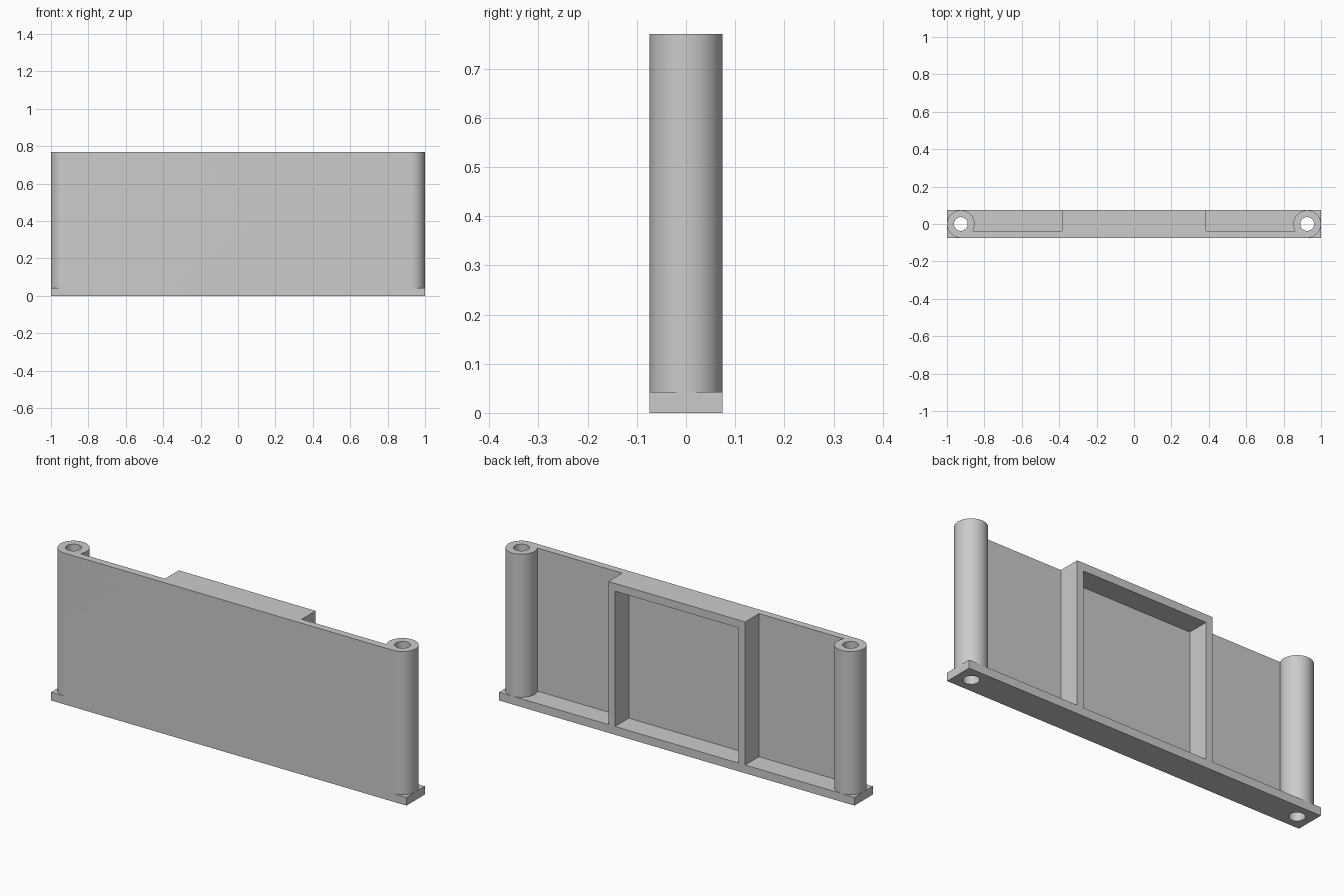
import bpy, bmesh, math

cube = bpy.data.objects.get("Cube")
if cube:
    bpy.data.objects.remove(cube, do_unlink=True)

HEIGHT, BASE, R = 0.77, 0.042, 0.074       # overall height, base thickness, post radius / half depth
WALL = 0.037                               # panel, frame wall and hole radius
POST_X = 1 - R
FRAME_X = 0.385
PANEL_BACK = WALL - R

grey = bpy.data.materials.new("light grey")
grey.use_nodes = True
colour = (0.6, 0.6, 0.6, 1)
grey.diffuse_color = colour
grey.node_tree.nodes["Principled BSDF"].inputs["Base Color"].default_value = colour


def prism(name, outline, z0, z1):
    """Extrude an outline in x and y from z0 to z1."""
    bm = bmesh.new()
    face = bm.faces.new([bm.verts.new((x, y, z0)) for x, y in outline])
    top = bmesh.ops.extrude_face_region(bm, geom=[face])["geom"]
    bmesh.ops.translate(bm, vec=(0, 0, z1 - z0),
                        verts=[v for v in top if isinstance(v, bmesh.types.BMVert)])
    bmesh.ops.recalc_face_normals(bm, faces=bm.faces)
    mesh = bpy.data.meshes.new(name)
    bm.to_mesh(mesh)
    bm.free()
    mesh.materials.append(grey)
    obj = bpy.data.objects.new(name, mesh)
    bpy.context.collection.objects.link(obj)
    return obj


def rect(x, y0, y1):
    return [(-x, y0), (x, y0), (x, y1), (-x, y1)]


def arc(cx, r, a0, a1, steps):
    angles = [a0 + (a1 - a0) * i / steps for i in range(steps + 1)]
    return [(cx + r * math.cos(a), r * math.sin(a)) for a in angles]


def combine(obj, other, operation):
    mod = obj.modifiers.new("combine", "BOOLEAN")
    mod.operation, mod.object, mod.solver = operation, other, "EXACT"
    bpy.ops.object.select_all(action="DESELECT")
    bpy.context.view_layer.objects.active = obj
    obj.select_set(True)
    bpy.ops.object.modifier_apply(modifier=mod.name)
    bpy.data.objects.remove(other, do_unlink=True)


# Front panel, round end posts and raised middle frame as one outline
inner_angle = math.pi - math.asin(PANEL_BACK / R)
half = arc(POST_X, R, -math.pi / 2, inner_angle, 48)
half += [(FRAME_X, PANEL_BACK), (FRAME_X, R)]
outline = half + [(-x, y) for x, y in reversed(half)]
bracket = prism("panel_bracket", outline, BASE / 2, HEIGHT)

# Pocket open at the back of the frame
pocket = prism("pocket_cutter", rect(FRAME_X - WALL, PANEL_BACK, 2 * R), BASE, HEIGHT - 0.04)
combine(bracket, pocket, "DIFFERENCE")

# Base strip
combine(bracket, prism("base_strip", rect(1, -R, R), 0, BASE), "UNION")

# Holes running down through both posts
for side in (-1, 1):
    circle = arc(side * POST_X, WALL, 0, 2 * math.pi, 40)[:-1]
    combine(bracket, prism("hole_cutter", circle, -0.1, HEIGHT + 0.1), "DIFFERENCE")

bpy.ops.object.shade_smooth_by_angle(angle=math.radians(25))
